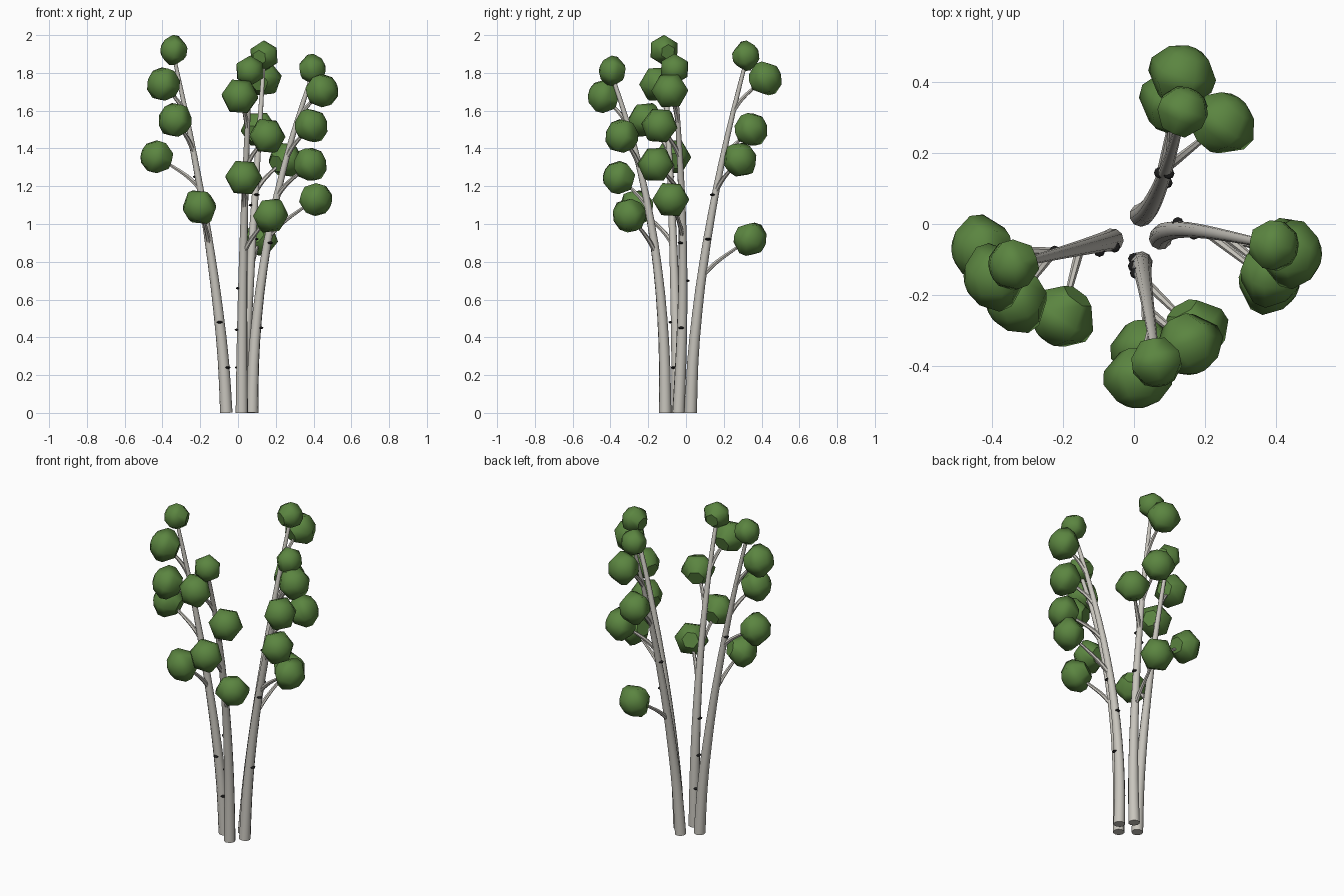
import bpy, bmesh, math, random
from mathutils import Vector

if "Cube" in bpy.data.objects:
    bpy.data.objects.remove(bpy.data.objects["Cube"])

random.seed(4)


def mat(name, rgb):
    m = bpy.data.materials.new(name)
    m.diffuse_color = (*rgb, 1)
    m.use_nodes = True
    m.node_tree.nodes["Principled BSDF"].inputs["Base Color"].default_value = m.diffuse_color
    return m


BARK = mat("pale bark", (0.58, 0.56, 0.51))
MARK = mat("dark bark mark", (0.012, 0.012, 0.012))
LEAF = mat("leaf green", (0.105, 0.235, 0.052))


def finish(name, me, material):
    me.name = name
    me.materials.clear()
    me.materials.append(material)
    ob = bpy.data.objects.new(name, me)
    bpy.context.collection.objects.link(ob)
    bpy.ops.object.select_all(action='DESELECT')
    ob.select_set(True)
    bpy.context.view_layer.objects.active = ob
    bpy.ops.object.shade_smooth_by_angle(angle=math.radians(50))
    return ob


def tube(name, pts, radii, res, bevel):
    """Tapered round tube along a smooth path, converted to a mesh."""
    cu = bpy.data.curves.new(name, 'CURVE')
    cu.dimensions = '3D'
    cu.bevel_depth = 1
    cu.bevel_resolution = bevel
    cu.resolution_u = res
    cu.use_fill_caps = True
    sp = cu.splines.new('BEZIER')
    sp.bezier_points.add(len(pts) - 1)
    for bp, p, r in zip(sp.bezier_points, pts, radii):
        bp.co, bp.radius = p, r
        bp.handle_left_type = bp.handle_right_type = 'AUTO'
    ob = bpy.data.objects.new(name, cu)
    bpy.context.collection.objects.link(ob)
    bpy.context.view_layer.update()
    me = bpy.data.meshes.new_from_object(ob.evaluated_get(bpy.context.evaluated_depsgraph_get()))
    bpy.data.objects.remove(ob)
    for v in me.vertices:
        v.co.z = max(v.co.z, 0)
    finish(name, me, BARK)


def leaf_clump(name, centre, axis, R, turn):
    """Six-sided gem lathed round its axis, flat cap on the inner side."""
    profile = [(-0.78, 0.5), (-0.2, 0.98), (0.2, 1.0), (0.7, 0.62), (0.85, 0.25)]
    q = axis.normalized().to_track_quat('Z', 'Y')
    bm = bmesh.new()
    rings = []
    for t, r in profile:
        angles = [turn + k * math.pi / 3 for k in range(6)]
        rings.append([bm.verts.new(centre + q @ Vector((r * math.cos(a), r * math.sin(a), t)) * R)
                      for a in angles])
    for a, b in zip(rings, rings[1:]):
        for k in range(6):
            bm.faces.new((a[k], a[(k + 1) % 6], b[(k + 1) % 6], b[k]))
    bm.faces.new(rings[0][::-1])
    bm.faces.new(rings[-1])
    me = bpy.data.meshes.new(name)
    bm.to_mesh(me)
    bm.free()
    finish(name, me, LEAF)


def bark_mark(name, p):
    bm = bmesh.new()
    bmesh.ops.create_uvsphere(bm, u_segments=8, v_segments=6, radius=1)
    for v in bm.verts:
        v.co = p + Vector((v.co.x * 0.016, v.co.y * 0.016, v.co.z * 0.007))
    me = bpy.data.meshes.new(name)
    bm.to_mesh(me)
    bm.free()
    finish(name, me, MARK)


def stem_radius(z):
    return 0.033 - 0.0125 * z


def build_stem(side, base, top, power, bulge, clumps, marks):
    """One leaning stem with its twigs, leaf clumps and bark marks."""
    def at(z):
        t = z / top[2]
        return Vector((base[0] + (top[0] - base[0]) * t ** power[0],
                       base[1] + (top[1] - base[1]) * t ** power[1]
                       + bulge * math.sin(math.pi * t), z))

    heights = [top[2] * i / 7 for i in range(8)]
    tube(f"{side}_stem", [at(z) for z in heights], [stem_radius(z) for z in heights], 2, 3)

    # leaf clump on the stem tip
    tip = Vector(top) + Vector((0, 0, 0.03))
    out = Vector((tip.x, tip.y, 0)).normalized()
    leaf_clump(f"{side}_top_leaf", tip, out + Vector((0, 0, .15)), .08, math.pi / 2)

    # side leaf clumps and the twigs carrying them, lowest last
    for i, c in enumerate(map(Vector, clumps)):
        low = i == len(clumps) - 1
        out = Vector((c.x, c.y, 0)).normalized() + Vector((0, 0, -.35 if low else .3))
        leaf_clump(f"{side}_leaf_{i + 1}", c, out, .097, random.uniform(-.12, .12))
        start = at(c.z - (.2 if low else .17))
        lift = Vector((0, 0, .015))
        tube(f"{side}_twig_{i + 1}", [start, start.lerp(c, .22) + lift, start.lerp(c, .5) + lift, c],
             [.013, .012, .01, .006], 3, 1)

    # dark bark marks: height and compass angle in degrees
    for i, (z, deg) in enumerate(marks):
        a = math.radians(deg)
        d = Vector((math.cos(a), math.sin(a), 0)) * (stem_radius(z) - .004)
        bark_mark(f"{side}_bark_mark_{i + 1}", at(z) + d)


build_stem("left", (-.062, -.045), (-.34, -.115, 1.89), (1.5, 1.5), 0,
           [(-.395, -.15, 1.74), (-.333, -.215, 1.55), (-.43, -.07, 1.355), (-.203, -.26, 1.09)],
           [(.48, -90), (.24, -40), (1.25, 155)])
build_stem("back", (.02, .025), (.137, .317, 1.86), (1.05, 1.7), 0,
           [(.135, .42, 1.77), (.11, .345, 1.5), (.25, .285, 1.34), (.115, .34, .92)],
           [(1.155, -60), (.92, 10), (1.1, 180)])
build_stem("right", (.075, -.04), (.394, -.06, 1.79), (2, 1.5), .03,
           [(.445, -.085, 1.705), (.388, -.14, 1.52), (.383, -.16, 1.315), (.412, -.08, 1.13)],
           [(.45, -10), (.9, -40), (.7, 90)])
build_stem("front", (.02, -.11), (.063, -.39, 1.78), (2.2, 2.3), 0,
           [(.01, -.435, 1.675), (.155, -.34, 1.465), (.03, -.355, 1.245), (.172, -.3, 1.045)],
           [(.66, 180), (.44, 175), (.24, 145)])
